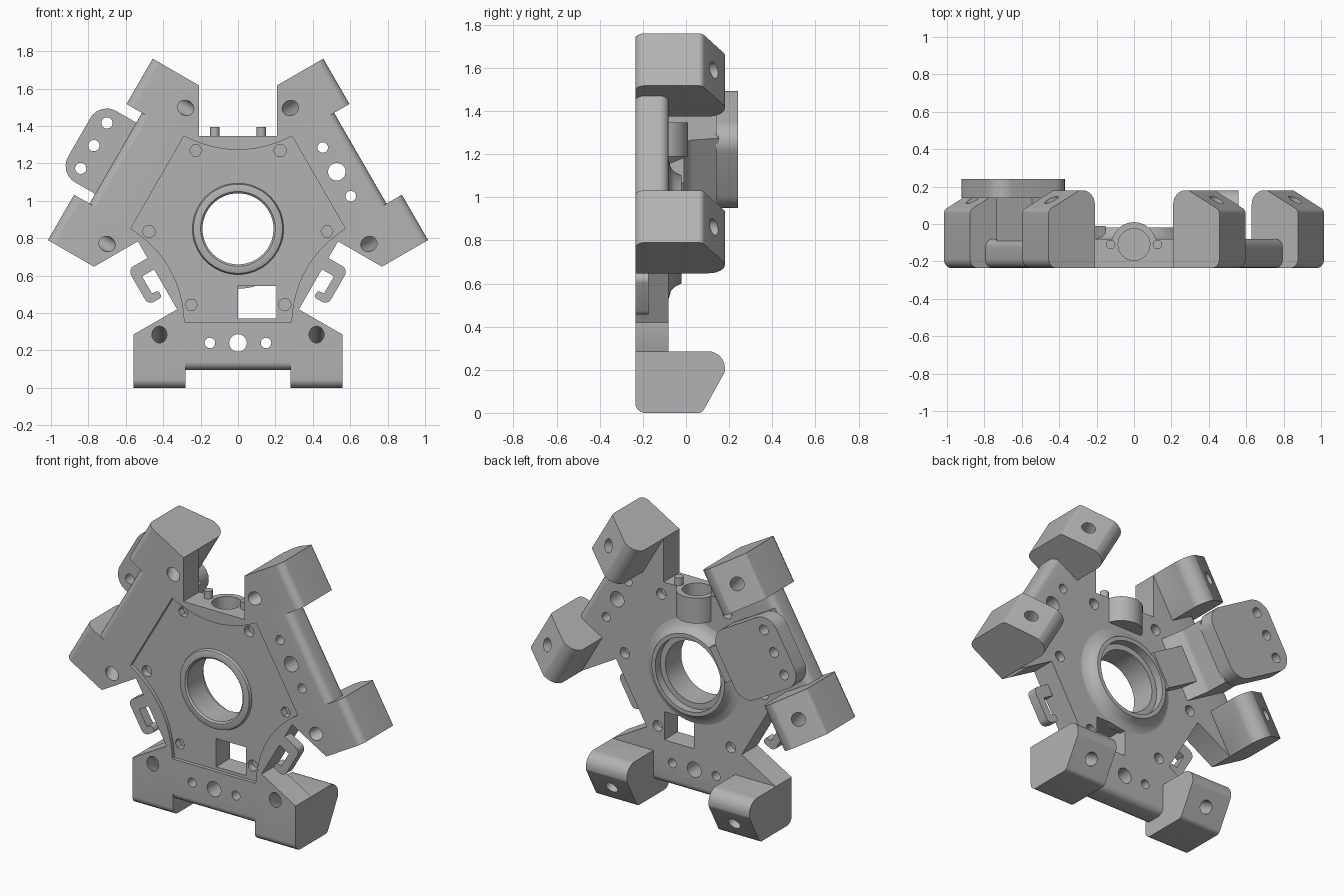
import bpy, bmesh
from math import sin, cos, pi, radians
from mathutils import Matrix, Vector

cube = bpy.data.objects.get("Cube")
if cube:
    bpy.data.objects.remove(cube, do_unlink=True)

grey = bpy.data.materials.new("light_grey")
grey.use_nodes = True
GREY = (0.45, 0.45, 0.45, 1)
grey.diffuse_color = GREY
grey.node_tree.nodes["Principled BSDF"].inputs["Base Color"].default_value = GREY

MID = 0.85                      # height of the hub axis
FRONT, BACK = -0.235, -0.08     # faces of the main plate


def link(name, bm):
    bmesh.ops.recalc_face_normals(bm, faces=bm.faces)
    mesh = bpy.data.meshes.new(name)
    bm.to_mesh(mesh)
    bm.free()
    mesh.materials.append(grey)
    obj = bpy.data.objects.new(name, mesh)
    bpy.context.collection.objects.link(obj)
    return obj


def prism(name, pts, a, b, axis="y"):
    """Extrude an outline: (x, z) along y, (y, z) along x, (x, y) along z."""
    place = {"y": lambda u, v, w: (u, w, v), "x": lambda u, v, w: (w, u, v),
             "z": lambda u, v, w: (u, v, w)}[axis]
    bm = bmesh.new()
    face = bm.faces.new([bm.verts.new(place(u, v, a)) for u, v in pts])
    ext = bmesh.ops.extrude_face_region(bm, geom=[face])
    shift = Vector(place(0, 0, b - a))
    for v in ext["geom"]:
        if isinstance(v, bmesh.types.BMVert):
            v.co += shift
    return link(name, bm)


def rounded(corners, steps=6):
    """Round an outline given as (u, v, radius) corners."""
    out = []
    for i, (u, v, r) in enumerate(corners):
        p = Vector((u, v))
        if r == 0:
            out.append(p)
            continue
        d1 = (Vector(corners[i - 1][:2]) - p).normalized()
        d2 = (Vector(corners[(i + 1) % len(corners)][:2]) - p).normalized()
        half = d1.angle(d2) / 2
        centre = p + (d1 + d2).normalized() * (r / sin(half))
        run = r * cos(half) / sin(half)
        s, e = p + d1 * run - centre, p + d2 * run - centre
        out += [centre + s.lerp(e, k / steps).normalized() * r for k in range(steps + 1)]
    return out


def circle(u, v, r, n=32):
    return [(u + r * cos(2 * pi * k / n), v + r * sin(2 * pi * k / n)) for k in range(n)]


def box(u0, u1, v0, v1, r=0):
    return rounded([(u0, v0, r), (u1, v0, r), (u1, v1, r), (u0, v1, r)])


def boolean(obj, other, op="DIFFERENCE", keep=False):
    mod = obj.modifiers.new(op, "BOOLEAN")
    mod.operation, mod.object, mod.solver = op, other, "EXACT"
    bpy.context.view_layer.objects.active = obj
    bpy.ops.object.modifier_apply(modifier=mod.name)
    if not keep:
        bpy.data.objects.remove(other, do_unlink=True)


def turn(obj, degrees):
    pivot = Matrix.Translation((0, 0, MID))
    obj.data.transform(pivot @ Matrix.Rotation(radians(degrees), 4, "Y") @ pivot.inverted())
    return obj


def bevel_edges(obj, test, width):
    bm = bmesh.new()
    bm.from_mesh(obj.data)
    edges = [e for e in bm.edges if all(test(v.co) for v in e.verts)]
    bmesh.ops.bevel(bm, geom=edges, offset=width, segments=5, profile=0.5, affect="EDGES")
    bm.to_mesh(obj.data)
    bm.free()


def lathe(name, profile, n=64):
    """Spin a closed (radius, y) profile around the hub axis."""
    bm = bmesh.new()
    rings = [[bm.verts.new((r * cos(2 * pi * k / n), y, MID + r * sin(2 * pi * k / n)))
              for r, y in profile] for k in range(n)]
    for k in range(n):
        a, b = rings[k], rings[(k + 1) % n]
        for i in range(len(profile)):
            j = (i + 1) % len(profile)
            bm.faces.new((a[i], a[j], b[j], b[i]))
    return link(name, bm)


def body_outline(sag, n=12):
    """Six-sided outline whose alternate sides bow inwards by sag."""
    pts = []
    for side in range(3):
        c, s = cos(side * 2 * pi / 3), sin(side * 2 * pi / 3)
        for k in range(n + 1):
            t = 1 - 2 * k / n
            x, z = 0.29 * t, 0.497 - sag * (1 - t * t)
            pts.append((x * c - z * s, MID + x * s + z * c))
    return pts


# Main plate with a shallow recess, hub opening, window and screw holes
plate = prism("main_plate", body_outline(0, 1), FRONT, BACK)
boolean(plate, prism("recess", body_outline(0.075), -0.3, FRONT + 0.022))
boolean(plate, prism("opening", circle(0, MID, 0.2, 64), -0.3, 0))
boolean(plate, prism("window", box(0, 0.205, 0.37, 0.545), -0.3, 0))
for angle in (0, 120, -120):
    for x in (-0.25, 0.25):
        for y0, y1 in ((-0.3, -0.17), (-0.13, 0)):
            sides = 6 if x < 0 and y0 < -0.2 else 20
            boolean(plate, turn(prism("screw_hole", circle(x, 0.445, 0.033, sides), y0, y1), angle))

# Socket and pins on the top edge
socket = prism("top_socket", circle(0, -0.11, 0.12, 40), 1.19, 1.347, "z")
boolean(socket, prism("front_trim", box(-0.2, 0.2, 1.1, 1.4), -0.4, -0.2))
bore = prism("socket_bore", circle(0, -0.11, 0.085), 1.23, 1.5, "z")
boolean(plate, bore, keep=True)
boolean(socket, bore)
for x, side in ((-0.125, "right"), (0.125, "left")):
    prism(side + "_pin", circle(x, -0.11, 0.025, 20), 1.3, 1.395, "z")

# Hub: rounded front ring and stepped rear collar
lathe("hub_ring", [(0.19, -0.1), (0.19, -0.225), (0.2, FRONT), (0.225, FRONT),
                   (0.238, -0.23), (0.245, -0.21), (0.245, -0.1)])
lathe("hub_collar", [(0.19, -0.12), (0.19, -0.07), (0.225, -0.07), (0.225, -0.02), (0.25, -0.02),
                     (0.265, -0.05), (0.285, -0.07), (0.32, BACK), (0.32, -0.12)])

# Three arms, each a bar with two chamfered feet
foot_profile = rounded([(FRONT, 0, 0.045), (0.075, 0, 0.03), (0.18, 0.19, 0.03),
                        (0.18, 0.285, 0.075), (FRONT, 0.285, 0)])
half_bar = [(0.4, 0.095), (0.45, 0.2), (0.559, 0.285), (0.32, 0.423), (0.285, 0.352)]
bar_outline = half_bar + [(-x, z) for x, z in reversed(half_bar)]

for name, angle in (("bottom", 0), ("upper_right", 120), ("upper_left", -120)):
    arm = prism(name + "_arm", bar_outline, FRONT, BACK)
    bevel_edges(arm, lambda co: co.z < 0.1, 0.045)
    for x0, x1 in ((0.28, 0.56), (-0.56, -0.28)):
        boolean(arm, prism("foot", foot_profile, x0, x1, "x"), "UNION")
    # slanted bolt hole through each foot
    for x in (-0.42, 0.42):
        bolt = prism("bolt_hole", circle(0, 0, 0.04, 24), -0.5, 0.5, "z")
        way = Vector((0, 0.37, -0.19)).to_track_quat("Z", "Y").to_matrix().to_4x4()
        bolt.data.transform(Matrix.Translation((x, -0.05, 0.19)) @ way)
        boolean(arm, bolt)
    # straight holes through the bar, absent where the bracket sits
    if name != "upper_right":
        for x, r in ((-0.15, 0.028), (0, 0.047), (0.15, 0.028)):
            boolean(arm, prism("bar_hole", circle(x, 0.24, r, 24), -0.4, 0.1))
    turn(arm, angle)
    if name == "upper_right":
        arm.name = "right_upper_arm"
    elif name == "upper_left":
        arm.name = "left_upper_arm"

# Rear bracket on the model's right upper arm
bracket = prism("bracket_plate", box(-0.22, 0.22, -0.13, 0.34, 0.1), 0.14, 0.24)
for x in (-0.14, 0, 0.14):
    boolean(bracket, prism("bracket_hole", circle(x, -0.04, 0.03, 24), 0, 0.4))
neck = prism("bracket_neck", rounded([(-0.1, 0.11, 0), (0.15, 0.11, 0), (0.15, 0.33, 0),
                                      (0.02, 0.35, 0.05), (BACK, 0.43, 0), (-0.1, 0.43, 0)]),
             -0.19, 0.19, "x")
rib = prism("bracket_rib", box(-0.11, 0.11, 0.3, 0.61), -0.1, -0.01)
for part in (bracket, neck, rib):
    turn(part, 120)

# Cable clips on the two lower slanted edges
clip = rounded([(-0.02, 0.11, 0), (0.115, 0.11, 0.035), (0.115, -0.11, 0.035), (0.03, -0.11, 0.015),
                (0.03, -0.07, 0.015), (0.067, -0.065, 0), (0.067, 0.04, 0), (-0.02, 0.04, 0)], 4)
for sign, side in ((1, "left"), (-1, "right")):
    pts = [(sign * (0.435 + 0.866 * n + 0.5 * u), 0.595 - 0.5 * n + 0.866 * u) for n, u in clip]
    prism(side + "_cable_clip", pts, FRONT, -0.175)

# Smooth curved faces, keep hard edges
bpy.ops.object.select_all(action="DESELECT")
for obj in bpy.context.collection.objects:
    if obj.type == "MESH" and grey.name in obj.data.materials:
        obj.select_set(True)
        bpy.context.view_layer.objects.active = obj
bpy.ops.object.shade_smooth_by_angle(angle=radians(32))
